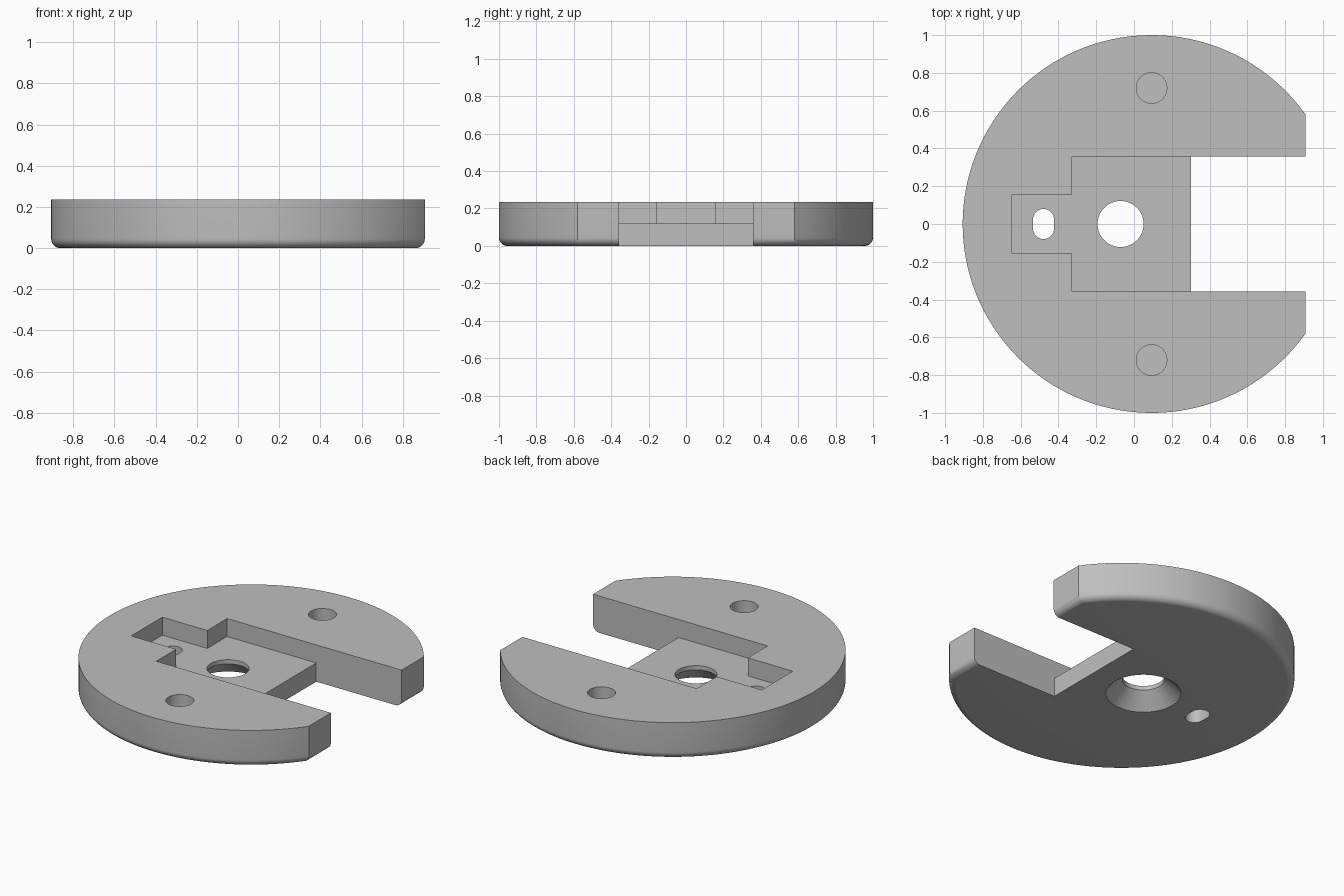
import bpy, bmesh
from math import acos, cos, sin, pi

if "Cube" in bpy.data.objects:
    bpy.data.objects.remove(bpy.data.objects["Cube"], do_unlink=True)

HEIGHT, FLOOR, FILLET = 0.235, 0.12, 0.045
DISC_X, FLAT_X = 0.093, 0.907
OVER = 0.1  # how far cutters reach past the body

grey = bpy.data.materials.new("plain grey")
grey.use_nodes = True
colour = (0.52, 0.52, 0.52, 1)
grey.diffuse_color = colour
grey.node_tree.nodes["Principled BSDF"].inputs["Base Color"].default_value = colour


def loft(name, rings):
    """Solid skinned through matching rings, listed from bottom to top."""
    bm = bmesh.new()
    loops = [[bm.verts.new(p) for p in ring] for ring in rings]
    n = len(loops[0])
    for low, high in zip(loops, loops[1:]):
        for i in range(n):
            j = (i + 1) % n
            bm.faces.new((low[i], low[j], high[j], high[i]))
    bm.faces.new(loops[0][::-1])
    bm.faces.new(loops[-1])
    bmesh.ops.recalc_face_normals(bm, faces=bm.faces)
    mesh = bpy.data.meshes.new(name)
    bm.to_mesh(mesh)
    bm.free()
    mesh.materials.append(grey)
    obj = bpy.data.objects.new(name, mesh)
    bpy.context.collection.objects.link(obj)
    return obj


def disc_ring(inset, z, steps=160):
    """Circle with its +x side cut flat."""
    r = 1 - inset
    start = acos((FLAT_X - DISC_X - inset) / r)
    span = 2 * (pi - start)
    angles = [start + span * i / steps for i in range(steps + 1)]
    return [(DISC_X + r * cos(a), r * sin(a), z) for a in angles]


def round_ring(x, y, r, z, stretch=0, steps=64):
    """Circle, or a slot stretched along y."""
    ring = []
    for i in range(steps):
        a = 2 * pi * (i + 0.5) / steps
        shift = stretch if sin(a) > 0 else -stretch
        ring.append((x + r * cos(a), y + r * sin(a) + shift, z))
    return ring


def box(name, x0, x1, half_y, z0):
    corners = [(x0, -half_y), (x1, -half_y), (x1, half_y), (x0, half_y)]
    return loft(name, [[(x, y, z) for x, y in corners] for z in (z0, HEIGHT + OVER)])


def hole(name, x, y, r, z0, stretch=0):
    return loft(name, [round_ring(x, y, r, z, stretch) for z in (z0, HEIGHT + OVER)])


# Disc with a rounded bottom rim
rings = []
for i in range(9):
    a = pi / 2 * i / 8
    rings.append(disc_ring(FILLET * (1 - sin(a)), FILLET * (1 - cos(a))))
rings.append(disc_ring(0, HEIGHT))
body = loft("slotted_disc", rings)

# Stepped recess, open slot, and holes
cutters = [
    box("recess_cutter", -0.327, 0.5, 0.357, FLOOR),
    box("notch_cutter", -0.645, -0.2, 0.157, FLOOR),
    box("slot_cutter", 0.303, 1.2, 0.357, -OVER),
    hole("oblong_hole_cutter", -0.479, 0, 0.056, -OVER, 0.024),
    hole("front_pin_hole_cutter", DISC_X, -0.72, 0.081, FLOOR),
    hole("back_pin_hole_cutter", DISC_X, 0.72, 0.081, FLOOR),
    # Centre hole, countersunk from below
    loft("countersink_cutter", [round_ring(-0.071, 0, r, z) for r, z in
         ((0.317, -OVER), (0.217, 0), (0.122, 0.093), (0.122, HEIGHT + OVER))]),
]

bpy.context.view_layer.objects.active = body
for cutter in cutters:
    cutter.hide_render = True
    mod = body.modifiers.new(cutter.name, "BOOLEAN")
    mod.operation, mod.solver, mod.object = "DIFFERENCE", "EXACT", cutter
    bpy.ops.object.modifier_apply(modifier=mod.name)
    bpy.data.objects.remove(cutter, do_unlink=True)

bpy.ops.object.select_all(action="DESELECT")
body.select_set(True)
bpy.ops.object.shade_smooth_by_angle(angle=pi / 6)
